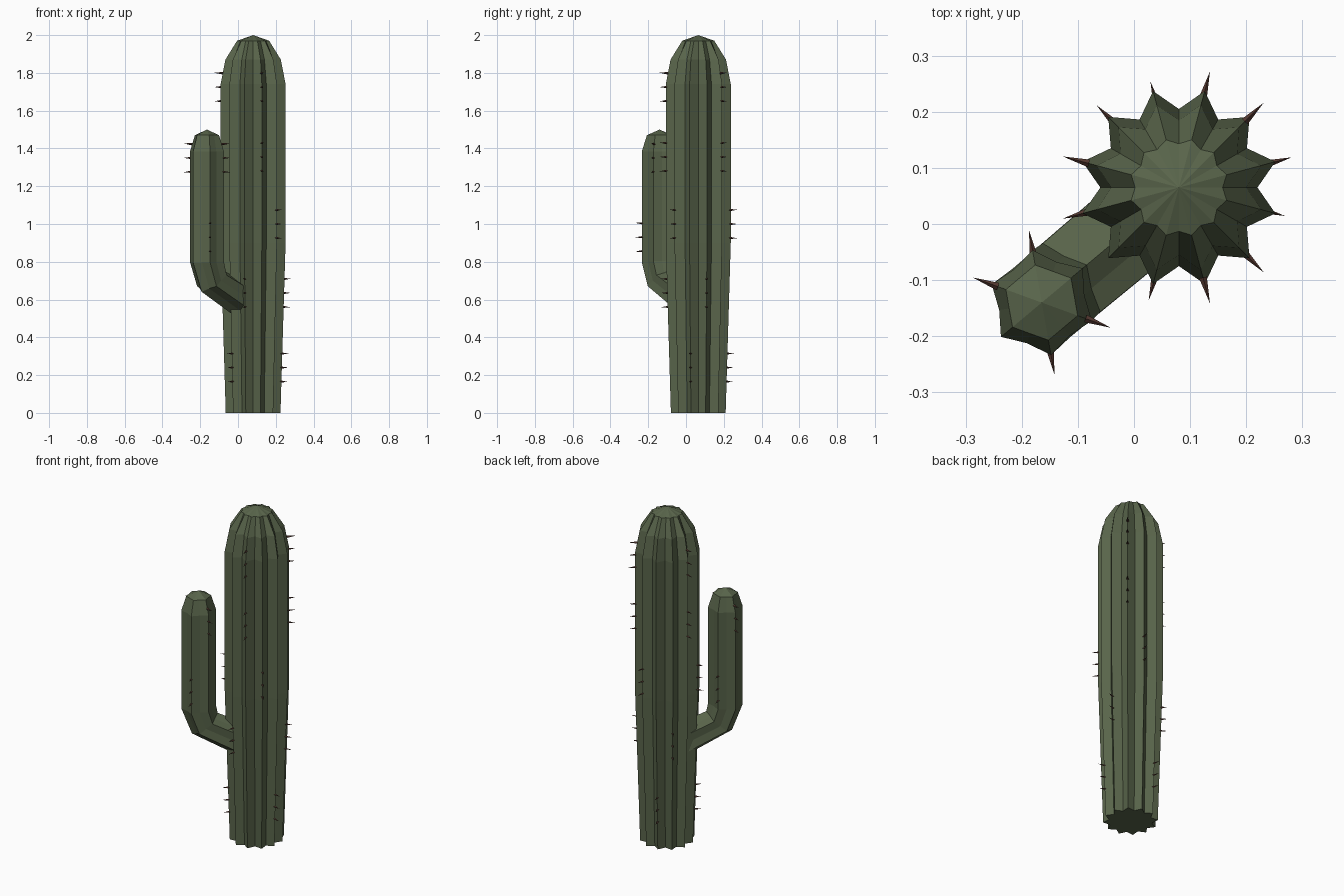
import bpy, bmesh
from math import cos, sin, radians, pi
from mathutils import Vector

if "Cube" in bpy.data.objects:
    bpy.data.objects.remove(bpy.data.objects["Cube"])

TRUNK = Vector((0.08, 0.065, 0))
OUT = Vector((cos(radians(220)), sin(radians(220)), 0))   # direction the arm grows
UP = Vector((0, 0, 1))


def material(name, rgb):
    m = bpy.data.materials.new(name)
    m.diffuse_color = (*rgb, 1)
    m.use_nodes = True
    m.node_tree.nodes["Principled BSDF"].inputs["Base Color"].default_value = m.diffuse_color
    return m


GREEN = material("cactus_green", (0.10, 0.13, 0.07))
BROWN = material("spine_brown", (0.09, 0.04, 0.03))


def finish(bm, name, mat):
    bmesh.ops.recalc_face_normals(bm, faces=bm.faces)
    me = bpy.data.meshes.new(name)
    bm.to_mesh(me)
    bm.free()
    me.materials.append(mat)
    ob = bpy.data.objects.new(name, me)
    bpy.context.collection.objects.link(ob)
    return ob


def ribbed_tube(name, ribs, rings, apex):
    """rings: (centre, axis_u, axis_v, ridge radius, valley radius, angle of first ridge)"""
    bm = bmesh.new()
    n = ribs * 2
    loops = []
    for c, u, v, ridge, valley, start in rings:
        loop = []
        for i in range(n):
            a = start + i * pi / ribs
            r = valley if i % 2 else ridge
            loop.append(bm.verts.new(c + u * (r * cos(a)) + v * (r * sin(a))))
        loops.append(loop)
    for lo, hi in zip(loops, loops[1:]):
        for i in range(n):
            j = (i + 1) % n
            bm.faces.new((lo[i], lo[j], hi[j], hi[i]))
    bm.faces.new(loops[0][::-1])
    tip = bm.verts.new(apex)
    for i in range(n):
        bm.faces.new((loops[-1][i], loops[-1][(i + 1) % n], tip))
    return finish(bm, name, GREEN)


# Trunk: twelve ribs, slight taper to the ground, domed top
X, Y = Vector((1, 0, 0)), Vector((0, 1, 0))
trunk_profile = [(0, 0.150, 0.118), (0.9, 0.178, 0.140), (1.74, 0.178, 0.140),
                 (1.87, 0.152, 0.120), (1.97, 0.088, 0.078)]
ribbed_tube("trunk", 12,
            [(TRUNK + UP * z, X, Y, a, b, radians(15)) for z, a, b in trunk_profile],
            TRUNK + UP * 2.0)

# Arm: six ribs, leaving the trunk sideways and turning upward
SIDE = UP.cross(-OUT)
arm_path = [(0.08, 0.595, 27, 0.095, 0.077), (0.285, 0.70, 50, 0.092, 0.075),
            (0.319, 0.80, 86, 0.095, 0.077), (0.319, 1.385, 90, 0.095, 0.077),
            (0.319, 1.47, 90, 0.068, 0.059)]
arm_rings = []
for s, z, pitch, a, b in arm_path:
    p = radians(pitch)
    inward = -OUT * sin(p) + UP * cos(p)
    arm_rings.append((TRUNK + OUT * s + UP * z, inward, SIDE, a, b, 0))
ARM = TRUNK + OUT * 0.319
ribbed_tube("arm", 6, arm_rings, ARM + UP * 1.5)


def trunk_radius(z):
    return 0.150 + 0.028 * min(z / 0.9, 1)


# Spines: groups of three thin thorns up a ridge
def spine_group(bm, centre, angle, z_mid, radius_at):
    d = Vector((cos(radians(angle)), sin(radians(angle)), 0))
    t = UP.cross(d)
    for k in (-1, 0, 1):
        z = z_mid + k * 0.073
        r = radius_at(z)
        base = centre + d * (r - 0.012) + UP * z
        tip = bm.verts.new(centre + d * (r + 0.036) + UP * (z + 0.003 * k))
        ring = [bm.verts.new(base + t * (0.007 * cos(i * pi / 2)) + UP * (0.007 * sin(i * pi / 2)))
                for i in range(4)]
        bm.faces.new(ring[::-1])
        for i in range(4):
            bm.faces.new((ring[i], ring[(i + 1) % 4], tip))


bm = bmesh.new()
for z, first in ((1.725, 45), (1.355, 45), (1.0, 75), (0.635, 15), (0.24, 105)):
    for k in range(3):
        spine_group(bm, TRUNK, first + 120 * k, z, trunk_radius)
finish(bm, "trunk_spines", BROWN)

bm = bmesh.new()
for z, first in ((1.35, 160), (0.93, 100)):
    for k in range(2):
        spine_group(bm, ARM, first + 180 * k, z, lambda z: 0.095)
finish(bm, "arm_spines", BROWN)
